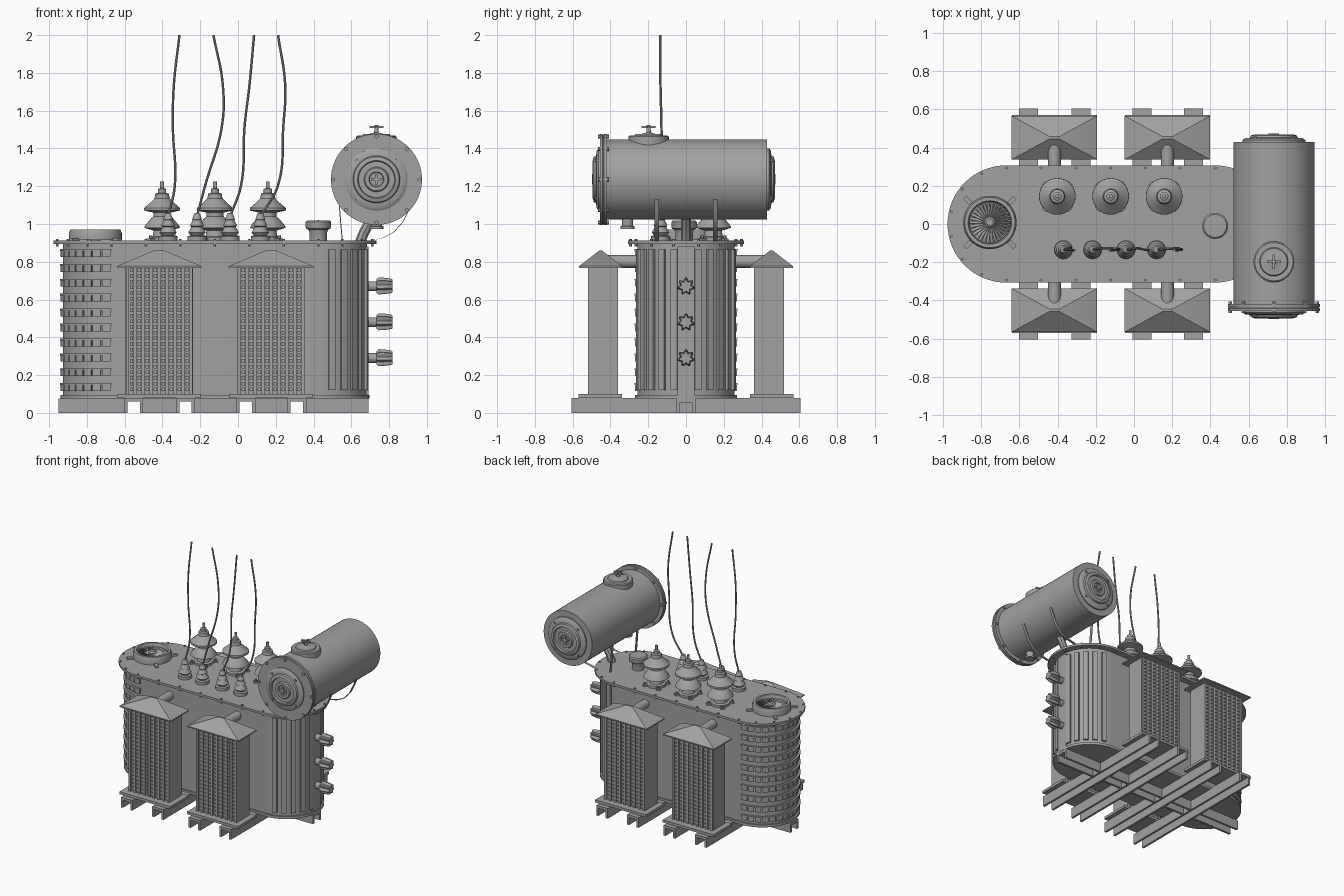
import bpy, bmesh, math
from math import sin, cos, pi, radians
from mathutils import Matrix, Vector

if "Cube" in bpy.data.objects:
    bpy.data.objects.remove(bpy.data.objects["Cube"])

XL, XR = -0.67, 0.425         # centres of the rounded tank ends
T = Matrix.Translation
FRONT = Matrix.Rotation(pi / 2, 4, 'X')    # local z -> -y
BACK = Matrix.Rotation(-pi / 2, 4, 'X')    # local z -> +y
RIGHT = Matrix.Rotation(pi / 2, 4, 'Y')    # local z -> +x
PAINT = bpy.data.materials.new("dark_grey_paint")
PAINT.diffuse_color = (0.36, 0.36, 0.36, 1)
PAINT.use_nodes = True
PAINT.node_tree.nodes["Principled BSDF"].inputs["Base Color"].default_value = PAINT.diffuse_color


def make_active(ob):
    bpy.ops.object.select_all(action='DESELECT')
    ob.select_set(True)
    bpy.context.view_layer.objects.active = ob


def finish(name, bm):
    bmesh.ops.remove_doubles(bm, verts=bm.verts, dist=1e-5)
    bmesh.ops.recalc_face_normals(bm, faces=bm.faces)
    me = bpy.data.meshes.new(name)
    bm.to_mesh(me)
    bm.free()
    me.materials.append(PAINT)
    ob = bpy.data.objects.new(name, me)
    bpy.context.collection.objects.link(ob)
    make_active(ob)
    bpy.ops.object.shade_smooth_by_angle(angle=radians(35))


def add_box(bm, lo, hi, m=Matrix()):
    lo, hi = Vector(lo), Vector(hi)
    mat = m @ T((lo + hi) / 2) @ Matrix.Diagonal((*(hi - lo), 1))
    return bmesh.ops.create_cube(bm, size=1, matrix=mat)['verts']


def add_cyl(bm, r, h, m=Matrix(), n=16):
    bmesh.ops.create_cone(bm, cap_ends=True, segments=n, radius1=r, radius2=r,
                          depth=h, matrix=m @ T((0, 0, h / 2)))


def loft(bm, sections):
    rows = [[bm.verts.new(p) for p in s] for s in sections]
    n = len(rows[0])
    for a, b in zip(rows, rows[1:]):
        for i in range(n):
            bm.faces.new((a[i], a[(i + 1) % n], b[(i + 1) % n], b[i]))
    bm.faces.new(rows[0])
    bm.faces.new(rows[-1])


def lathe(name, profile, m=Matrix(), n=40):
    bm = bmesh.new()
    loft(bm, [[m @ Vector((max(r, 1e-4) * cos(2 * pi * i / n), max(r, 1e-4) * sin(2 * pi * i / n), z))
               for i in range(n)] for r, z in profile])
    finish(name, bm)


def stadium(name, r, z0, z1, n=32):
    pts = [(c + r * cos(a), r * sin(a)) for c, o in ((XR, -.5), (XL, .5))
           for a in (pi * (i / n + o) for i in range(n + 1))]
    bm = bmesh.new()
    loft(bm, [[(x, y, z) for x, y in pts] for z in (z0, z1)])
    finish(name, bm)


def arc_band(bm, r0, r1, z0, z1, a0, a1, n):
    angles = [a0 + (a1 - a0) * i / n for i in range(n + 1)]
    loft(bm, [[(XL + r * cos(a), r * sin(a), z) for r, z in ((r0, z0), (r1, z0), (r1, z1), (r0, z1))]
              for a in angles])


def tube(name, pts, r):
    cu = bpy.data.curves.new(name, 'CURVE')
    cu.dimensions, cu.bevel_depth, cu.bevel_resolution, cu.use_fill_caps = '3D', r, 2, True
    sp = cu.splines.new('BEZIER')
    sp.bezier_points.add(len(pts) - 1)
    for bp, p in zip(sp.bezier_points, pts):
        bp.co = p
        bp.handle_left_type = bp.handle_right_type = 'AUTO'
    cu.materials.append(PAINT)
    ob = bpy.data.objects.new(name, cu)
    bpy.context.collection.objects.link(ob)
    make_active(ob)
    bpy.ops.object.convert(target='MESH')
    bpy.ops.object.shade_smooth_by_angle(angle=radians(40))


# main tank, bottom plate and lid
stadium("tank_body", 0.257, 0.085, 0.9)
stadium("tank_floor", 0.27, 0.075, 0.095)
stadium("tank_lid", 0.307, 0.895, 0.912)
bm = bmesh.new()
spots = [(c + .294 * cos(a), .294 * sin(a)) for c, o in ((XR, -.5), (XL, .5))
         for a in (pi * (i / 7 + o) for i in range(8))]
spots += [(XL + (XR - XL) * i / 6, s * .294) for i in range(1, 6) for s in (1, -1)]
for x, y in spots:
    add_cyl(bm, .008, .038, T((x, y, .882)), 6)
finish("lid_bolts", bm)

# left end: stacked rings of cooling blocks
bm = bmesh.new()
for k in range(10):
    z = 0.868 - 0.079 * k
    arc_band(bm, .25, .273, z - .01, z, pi / 2, 1.5 * pi, 32)
    for i in range(16):
        a = pi / 2 + pi * (i + .08) / 16
        arc_band(bm, .25, .27, z - .042, z - .01, a, a + pi * .84 / 16, 2)
finish("end_cooling_rings", bm)

# right end: vertical ribs and valve plate
bm = bmesh.new()
for d in (14, 29, 44, 59, 74):
    for s in (1, -1):
        m = T((XR, 0, 0)) @ Matrix.Rotation(radians(d * s), 4, 'Z')
        add_box(bm, (.25, -.018, .12), (.27, .018, .865), m)
add_box(bm, (.66, -.045, .09), (.69, .045, .88))
finish("end_ribs", bm)

# star-shaped valve knobs
for z in (.67, .48, .29):
    bm = bmesh.new()
    add_cyl(bm, .026, .06, T((.685, 0, z)) @ RIGHT)
    loft(bm, [[(x, k * (.042 + .008 * cos(7 * t)) * sin(t), z + k * (.042 + .008 * cos(7 * t)) * cos(t))
               for t in (2 * pi * i / 56 for i in range(56))]
              for x, k in ((.733, .75), (.745, .95), (.78, .9), (.812, .8), (.818, .7))])
    finish("valve_knob", bm)

# cross skids, open underneath, with spine pieces between them
bm = bmesh.new()
skids = (-.552, -.278, .042, .312)
for x in skids:
    add_box(bm, (x - .05, -.605, .06), (x + .05, .605, .08))
    for e in (x - .05, x + .033):
        add_box(bm, (e, -.605, 0), (e + .017, .605, .06))
finish("cross_skids", bm)
bm = bmesh.new()
edges = [-1.0] + list(skids) + [.742]
for a, b in zip(edges, edges[1:]):
    add_box(bm, (a + .05, -.05, .055), (b - .05, .05, .075))
    for y in (-.05, .033):
        add_box(bm, (a + .05, y, 0), (b - .05, y + .017, .055))
finish("spine_skid", bm)

# radiators with grilles, hipped roofs and feed pipes
for s in (1, -1):
    for cx in (-.417, .175):
        m = T((cx, 0, 0)) @ Matrix.Rotation(0 if s > 0 else pi, 4, 'Z')
        bm = bmesh.new()
        add_box(bm, (-.178, .372, .1), (.178, .508, .78), m)
        for f, sg in ((.508, 1), (.372, -1)):
            near = f - .004 * sg
            for i in range(9):
                x = -.168 + .042 * i
                lo, hi = sorted((near, f + .012 * sg))
                add_box(bm, (x - .009, lo, .1), (x + .009, hi, .78), m)
                lo, hi = sorted((near, f + .008 * sg))
                for k in range(22 if i < 8 else 0):
                    z = .115 + .03 * k
                    add_box(bm, (x + .012, lo, z), (x + .03, hi, z + .019), m)
        finish("radiator_core", bm)
        bm = bmesh.new()
        add_box(bm, (-.222, .338, .08), (.222, .57, .1), m)
        add_box(bm, (-.224, .338, .768), (.224, .566, .777), m)
        for v in add_box(bm, (-.224, .338, .777), (.224, .566, .86), m):
            if v.co.z > .8:
                v.co.x = cx + (v.co.x - cx) * .12
                v.co.y = s * .452 + (v.co.y - s * .452) * .06
        finish("radiator_roof_and_foot", bm)
        bm = bmesh.new()
        add_cyl(bm, .034, .17, T((cx, s * .25, .802)) @ (BACK if s > 0 else FRONT), 24)
        finish("radiator_pipe", bm)

# tall insulators
for x in (-.402, -.122, .158):
    lathe("tall_insulator", [(.07, .91), (.07, .93), (.05, .935), (.045, .965), (.094, .98), (.09, .992), (.058, 1.03),
          (.045, 1.04), (.045, 1.06), (.096, 1.072), (.095, 1.085), (.06, 1.115), (.04, 1.135), (.036, 1.16),
          (.022, 1.165), (.022, 1.185), (.01, 1.19), (.01, 1.225), (0, 1.225)], T((x, .145, 0)), 32)
    bm = bmesh.new()
    for i in range(4):
        p = T((x, .145, .91)) @ Matrix.Rotation(pi / 4 + pi * i / 2, 4, 'Z')
        add_box(bm, (.05, -.015, 0), (.1, .015, .012), p)
        add_cyl(bm, .009, .028, p @ T((.086, 0, 0)), 6)
    finish("insulator_clamps", bm)

# small bushings and their cables
cables = ((-.37, -.335, -.345, -.34, -.31), (-.217, -.175, -.085, -.08, -.13),
          (-.042, .015, .035, .06, .085), (.118, .21, .24, .25, .212))
for xs in cables:
    lathe("small_bushing", [(.05, .91), (.05, .935), (.034, .94), (.046, .955), (.03, .985), (.037, .99), (.023, 1.02),
          (.026, 1.025), (.015, 1.055), (0, 1.06)], T((xs[0], -.135, 0)), 24)
    zs = (1.04, 1.2, 1.52, 1.73, 2.0)
    ys = (-.135, -.128, -.13, -.135, -.137)
    tube("cable", list(zip(xs, ys, zs)), .0065)

# lid fan
F = T((-.755, .008, 0))
lathe("fan_ring", [(.108, .915), (.14, .915), (.14, .95), (.132, .972), (.114, .972), (.108, .96), (.108, .915)], F)
lathe("fan_hub", [(.028, .91), (.028, .955), (.018, .965), (0, .965)], F, 20)
bm = bmesh.new()
for i in range(30):
    add_box(bm, (.02, -.009, -.0015), (.112, .009, .0015), F @ T((0, 0, .945)) @
            Matrix.Rotation(2 * pi * i / 30, 4, 'Z') @ Matrix.Rotation(radians(40), 4, 'X'))
for i in range(4):
    add_box(bm, (.13, -.012, .91), (.185, .012, .925), F @ Matrix.Rotation(pi / 4 + pi * i / 2, 4, 'Z'))
finish("fan_blades_and_clips", bm)

# breather cap
lathe("breather_cap", [(.046, .91), (.046, .955), (.052, .97), (.064, .975), (.068, .988), (.068, 1.01), (.06, 1.018),
      (0, 1.02)], T((.425, -.01, 0)), 32)

# oil conservator drum, end covers and flange
C = T((.733, 0, 1.236))
lathe("conservator_drum", [(0, -.43), (.212, -.43), (.212, .445), (0, .445)], C @ FRONT, 64)
lathe("drum_flange", [(0, .418), (.241, .418), (.241, .434), (.236, .436), (.236, .44), (.241, .442), (.241, .456),
      (0, .456)], C @ FRONT, 64)
cover = [(.165, 0), (.165, .012), (.15, .022), (.125, .024), (.12, .036), (.1, .042), (.095, .03), (.066, .03),
         (.06, .042), (.04, .042), (.036, .032), (0, .032)]
for m in (C @ FRONT @ T((0, 0, .452)), C @ BACK @ T((0, 0, .428))):
    lathe("drum_end_cover", cover, m, 48)
    bm = bmesh.new()
    for i in range(4):
        a = pi / 4 + pi * i / 2
        add_cyl(bm, .01, .03, m @ T((.143 * cos(a), .143 * sin(a), 0)), 6)
    add_box(bm, (-.028, -.007, .02), (.028, .007, .045), m)
    add_box(bm, (-.007, -.028, .02), (.007, .028, .045), m)
    finish("end_cover_bolts", bm)
bm = bmesh.new()
for i in range(8):
    a = pi / 4 * i
    add_cyl(bm, .011, .06, C @ FRONT @ T((.228 * cos(a), .228 * sin(a), .407)), 6)
finish("flange_bolts", bm)

# filler hatch with hand wheel, drain below
H = T((.733, -.198, 0))
lathe("filler_hatch", [(.107, 1.40), (.107, 1.462), (.1, 1.468), (.075, 1.468), (.07, 1.476), (.03, 1.478), (.012, 1.485),
      (.01, 1.525), (0, 1.525)], H, 40)
bm = bmesh.new()
add_box(bm, (-.037, -.007, 1.508), (.037, .007, 1.52), H)
add_box(bm, (-.007, -.037, 1.508), (.007, .037, 1.52), H)
finish("hatch_handle", bm)
lathe("drum_drain", [(.03, 1.04), (.03, .99), (.038, .988), (.038, .974), (0, .974)], T((.733, -.31, 0)), 24)

# drum straps and connecting pipe
bm = bmesh.new()
for y in (-.155, .155):
    for path in (((.55, .91), (.54, 1.02), (.532, 1.13)),
                 ((.69, .91), (.76, .925), (.82, .955), (.87, 1.01), (.905, 1.08), (.925, 1.13))):
        loft(bm, [[(x + dx, y + dy, z) for dx, dy in ((0, -.011), (0, .011), (.005, .011), (.005, -.011))]
                  for x, z in path])
finish("drum_straps", bm)
tube("connecting_pipe", [(.645, 0, .9), (.665, 0, .95), (.72, 0, 1.05)], .027)
